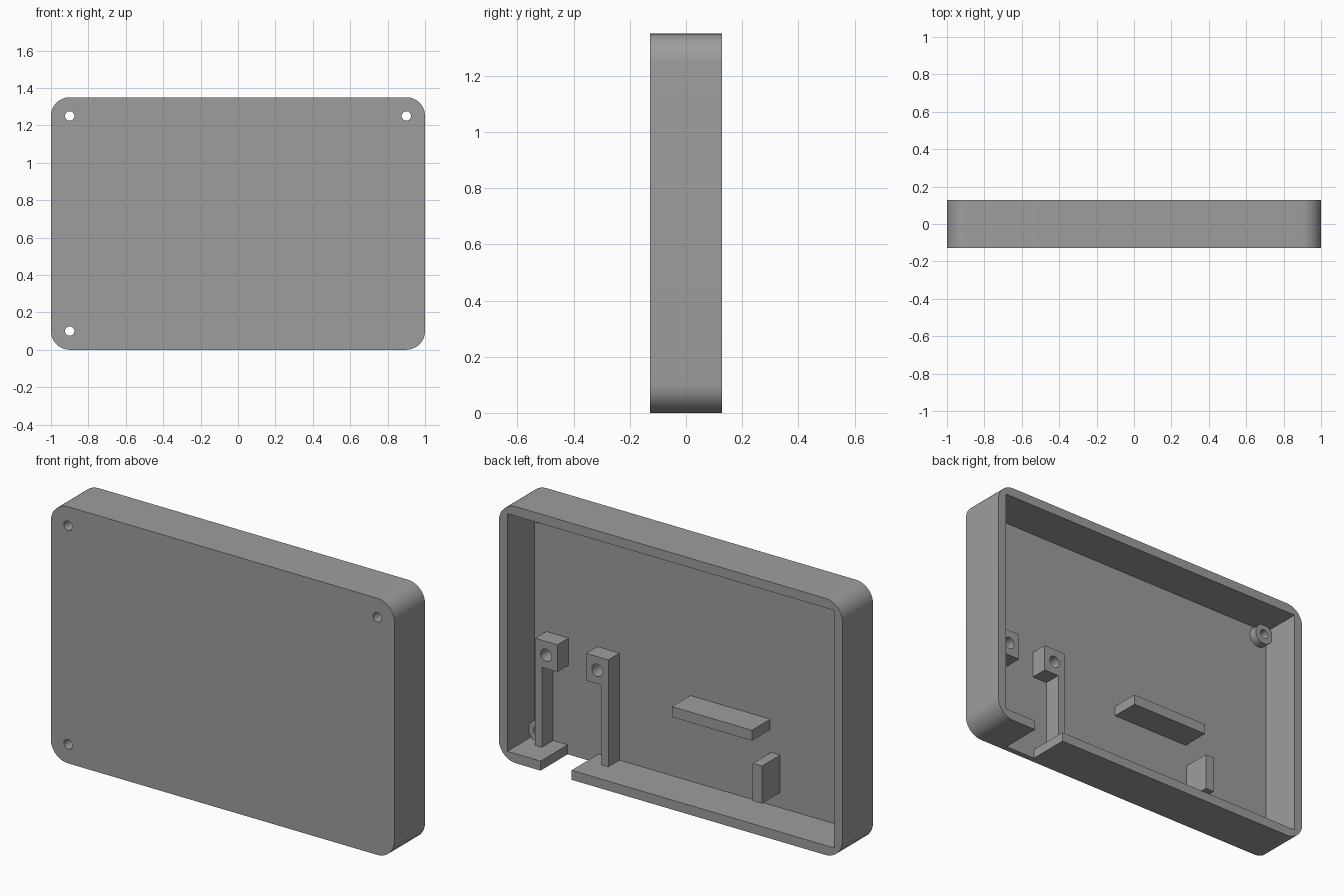
import bpy, bmesh, math

if "Cube" in bpy.data.objects:
    bpy.data.objects.remove(bpy.data.objects["Cube"])

grey = bpy.data.materials.new("mid_grey")
grey.diffuse_color = (0.34, 0.34, 0.34, 1)
grey.use_nodes = True
grey.node_tree.nodes["Principled BSDF"].inputs["Base Color"].default_value = grey.diffuse_color

HALF = 0.1275      # half of the case depth
FLOOR = -0.0975    # inner face of the front panel
HEIGHT = 1.35
WALL = 0.05


def prism(name, points, y0, y1):
    """Extrude an outline in the x-z plane from y0 to y1."""
    bm = bmesh.new()
    face = bm.faces.new([bm.verts.new((x, y0, z)) for x, z in points])
    out = bmesh.ops.extrude_face_region(bm, geom=[face])
    for v in out["geom"]:
        if isinstance(v, bmesh.types.BMVert):
            v.co.y = y1
    bmesh.ops.recalc_face_normals(bm, faces=bm.faces)
    me = bpy.data.meshes.new(name)
    bm.to_mesh(me)
    bm.free()
    me.materials.append(grey)
    ob = bpy.data.objects.new(name, me)
    bpy.context.collection.objects.link(ob)
    return ob


def rect(x0, x1, z0, z1):
    return [(x0, z0), (x1, z0), (x1, z1), (x0, z1)]


def arc(cx, cz, r, start=0, end=360, n=32):
    closed = end - start == 360
    steps = n if closed else n + 1
    return [(cx + r * math.cos(math.radians(start + (end - start) * i / n)),
             cz + r * math.sin(math.radians(start + (end - start) * i / n)))
            for i in range(steps)]


def cut(ob, cutter):
    mod = ob.modifiers.new("cut", "BOOLEAN")
    mod.operation = "DIFFERENCE"
    mod.solver = "EXACT"
    mod.object = cutter
    bpy.context.view_layer.objects.active = ob
    bpy.ops.object.modifier_apply(modifier=mod.name)
    bpy.data.objects.remove(cutter)


def smooth(ob):
    bpy.ops.object.select_all(action="DESELECT")
    ob.select_set(True)
    bpy.context.view_layer.objects.active = ob
    bpy.ops.object.shade_smooth_by_angle(angle=math.radians(30))


# Case: rounded tray, open at the back
R = 0.1
outline = (arc(1 - R, HEIGHT - R, R, 0, 90, 12) + arc(R - 1, HEIGHT - R, R, 90, 180, 12)
           + arc(R - 1, R, R, 180, 270, 12) + arc(1 - R, R, R, 270, 360, 12))
case = prism("case", outline, -HALF, HALF)
cut(case, prism("cavity", rect(WALL - 1, 1 - WALL, WALL, HEIGHT - WALL), FLOOR, 0.3))

# Cable slot in the bottom wall
cut(case, prism("slot", rect(0.577, 0.757, -0.1, 0.1), FLOOR, 0.3))

# Corner screw bosses; one of them is blind
for i, (x, z) in enumerate([(-0.9, 1.25), (0.9, 1.25), (-0.9, 0.1), (0.9, 0.1)]):
    boss = prism(f"screw_boss_{i + 1}", arc(x, z, 0.055), FLOOR, -0.052)
    cut(boss, prism("hole", arc(x, z, 0.025), -0.2, 0.1))
    smooth(boss)
    if i < 3:
        cut(case, prism("hole", arc(x, z, 0.025), -0.2, 0.1))
smooth(case)

# Mirrored pair of L-shaped posts with a drilled head, either side of the slot
MID = 0.668
for name, s in (("left_post", 1), ("right_post", -1)):
    shape = [(0.213, WALL), (0.213, 0.613), (0.084, 0.613),
             (0.084, 0.47), (0.173, 0.47), (0.173, WALL)]
    post = prism(name, [(MID + s * x, z) for x, z in shape], FLOOR, -0.004)
    cut(post, prism("hole", arc(MID + s * 0.149, 0.541, 0.032), -0.2, 0.1))
    smooth(post)

# Support ribs on the inside of the panel
prism("long_rib", rect(-0.422, 0.043, 0.445, 0.5), FLOOR, 0.055)
prism("short_rib", rect(-0.48, -0.427, 0.13, 0.327), FLOOR, 0.055)
